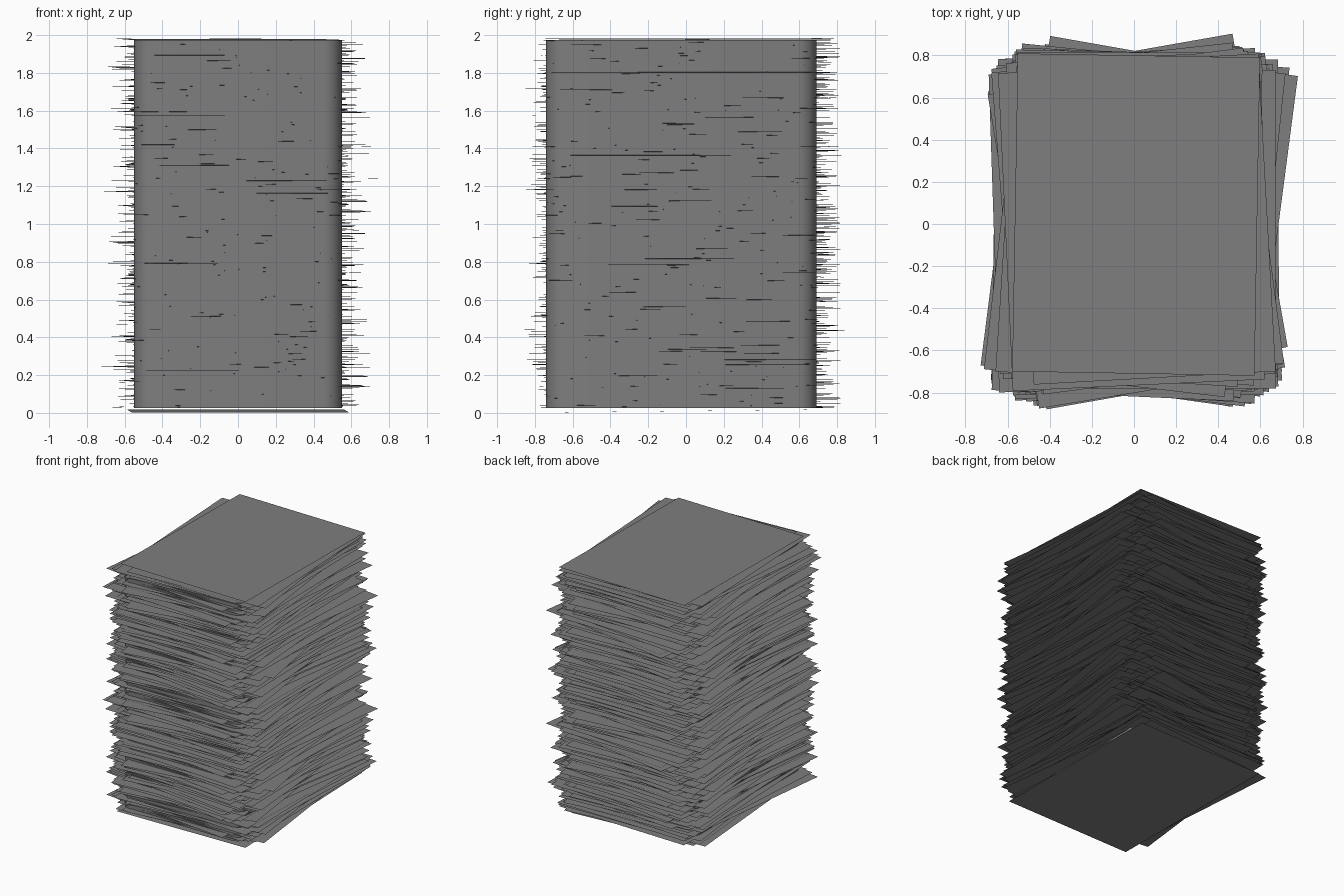
import bpy
import random
from math import radians

cube = bpy.data.objects.get("Cube")
if cube:
    bpy.data.objects.remove(cube, do_unlink=True)

random.seed(11)
SHEET_W, SHEET_D = 1.15, 1.51
SHEETS, BUNDLE = 290, 137

paper = bpy.data.materials.new("paper grey")
paper.use_nodes = True
grey = (0.21, 0.21, 0.21, 1)
paper.diffuse_color = grey
paper.node_tree.nodes["Principled BSDF"].inputs["Base Color"].default_value = grey

# One flat sheet, shared by the whole pile
sheet_mesh = bpy.data.meshes.new("sheet")
w, d = SHEET_W / 2, SHEET_D / 2
sheet_mesh.from_pydata([(-w, -d, 0), (w, -d, 0), (w, d, 0), (-w, d, 0)], [], [(0, 1, 2, 3)])
sheet_mesh.materials.append(paper)


def add_sheet(name, x, y, z, turn, tilt_x=0, tilt_y=0):
    sheet = bpy.data.objects.new(name, sheet_mesh)
    sheet.location = (x, y, z)
    sheet.rotation_euler = (radians(tilt_x), radians(tilt_y), radians(turn))
    bpy.context.collection.objects.link(sheet)


def scatter(spread, limit):
    return max(-limit, min(limit, random.gauss(0, spread)))


# Solid core of neatly stacked paper with rounded upright corners
bpy.ops.mesh.primitive_cube_add(size=1, location=(0, -0.025, 1))
core = bpy.context.object
core.name = "paper_core"
core.scale = (1.1, 1.43, 1.95)
bpy.ops.object.transform_apply(location=False, rotation=False, scale=True)
core.data.materials.append(paper)
weights = core.data.attributes.new("bevel_weight_edge", "FLOAT", "EDGE")
for edge in core.data.edges:
    a, b = (core.data.vertices[i].co for i in edge.vertices)
    weights.data[edge.index].value = float(abs(a.z - b.z) > 1)
bevel = core.modifiers.new("round_corners", "BEVEL")
bevel.limit_method = "WEIGHT"
bevel.width = 0.1
bevel.segments = 6
bpy.ops.object.modifier_apply(modifier=bevel.name)
bpy.ops.object.shade_smooth_by_angle(angle=radians(40))

# Loose sheets: one untidy bundle, repeated up the pile
bundle = [(0.01 + scatter(0.045, 0.1), scatter(0.03, 0.06), scatter(4.5, 10),
           scatter(0.15, 0.3), scatter(0.15, 0.3)) for _ in range(BUNDLE)]
for i in range(SHEETS):
    x, y, turn, tilt_x, tilt_y = bundle[i % BUNDLE]
    add_sheet(f"loose_sheet_{i}", x, y, 0.03 + 1.96 * i / SHEETS, turn, tilt_x, tilt_y)

# Bottom and top sheets
add_sheet("bottom_sheet", 0, 0, 0.01, 1, 0.6)
add_sheet("top_sheet", 0.01, 0.045, 2, -1)
